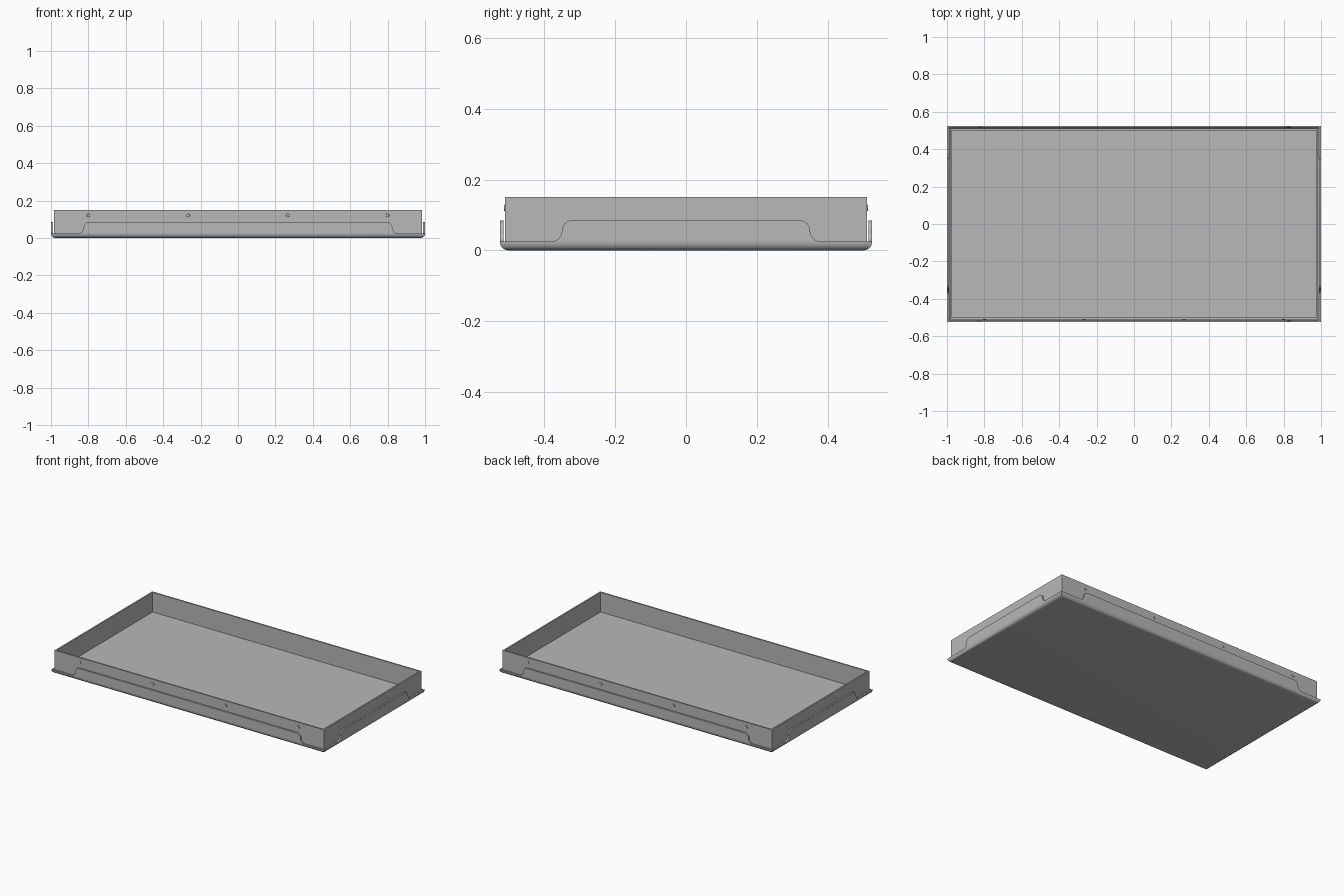
import bpy, bmesh, math
from mathutils import Matrix

cube = bpy.data.objects.get("Cube")
if cube:
    bpy.data.objects.remove(cube, do_unlink=True)

HALF_X, HALF_Y = 1.0, 0.525     # outer size of the pan
BEND, SHEET = 0.025, 0.01       # bend radius and sheet thickness
GAP = 0.015                     # step from tab face to wall face
WALL_TOP, TAB_TOP = 0.15, 0.085

steel = bpy.data.materials.new("grey steel")
steel.use_nodes = True
grey = (0.48, 0.48, 0.48, 1)
steel.diffuse_color = grey
steel.node_tree.nodes["Principled BSDF"].inputs["Base Color"].default_value = grey


def finish(name, bm, smooth=True):
    bmesh.ops.recalc_face_normals(bm, faces=bm.faces)
    mesh = bpy.data.meshes.new(name)
    bm.to_mesh(mesh)
    bm.free()
    mesh.materials.append(steel)
    obj = bpy.data.objects.new(name, mesh)
    bpy.context.collection.objects.link(obj)
    if smooth:
        bpy.ops.object.select_all(action='DESELECT')
        obj.select_set(True)
        bpy.context.view_layer.objects.active = obj
        bpy.ops.object.shade_smooth_by_angle(angle=math.radians(35))
    return obj


def rectangular_loft(name, profile):
    """Sweep (inset, height) points round a mitred rectangle and cap both ends."""
    bm = bmesh.new()
    rings = []
    for inset, z in profile:
        x, y = HALF_X - inset, HALF_Y - inset
        rings.append([bm.verts.new((sx * x, sy * y, z))
                      for sx, sy in ((-1, -1), (1, -1), (1, 1), (-1, 1))])
    for a, b in zip(rings, rings[1:]):
        for i in range(4):
            j = (i + 1) % 4
            bm.faces.new((a[i], a[j], b[j], b[i]))
    bm.faces.new(rings[0])
    bm.faces.new(rings[-1])
    return finish(name, bm)


def arc(cx, cz, r, start, end, steps=6):
    angles = [math.radians(start + (end - start) * i / steps) for i in range(steps + 1)]
    return [(cx + r * math.cos(a), cz + r * math.sin(a)) for a in angles]


# Base pan with a rounded, turned-up rim
rectangular_loft("base_pan", arc(BEND, BEND, BEND, 270, 180)
                 + arc(BEND, BEND, BEND - SHEET, 180, 270))

# Inner tray with thin upright walls
rectangular_loft("inner_tray", [(GAP, SHEET), (GAP, WALL_TOP),
                                (GAP + SHEET, WALL_TOP), (GAP + SHEET, 2 * SHEET)])


# Tabs rising from the rim, with S-curved ends
def tab(name, half_length, distance, turn):
    r = (TAB_TOP - BEND) / 2
    right = arc(half_length + r, BEND + r, r, 270, 180) + arc(half_length - r, BEND + r, r, 0, 90)
    outline = right + [(-x, z) for x, z in reversed(right)]
    bm = bmesh.new()
    face = bm.faces.new([bm.verts.new((x, -distance, z)) for x, z in outline])
    grown = bmesh.ops.extrude_face_region(bm, geom=[face])
    moved = [v for v in grown["geom"] if isinstance(v, bmesh.types.BMVert)]
    bmesh.ops.translate(bm, verts=moved, vec=(0, SHEET, 0))
    bm.transform(Matrix.Rotation(turn, 4, 'Z'))
    finish(name, bm)


tab("front_tab", 0.825, HALF_Y, 0)
tab("back_tab", 0.825, HALF_Y, math.pi)
tab("left_tab", 0.35, HALF_X, math.pi / 2)
tab("right_tab", 0.35, HALF_X, -math.pi / 2)

# Flush rivets along the long walls
for side, sy in (("front", -1), ("back", 1)):
    for i in range(4):
        bm = bmesh.new()
        bmesh.ops.create_cone(bm, cap_ends=True, segments=20, radius1=0.011,
                              radius2=0.008, depth=0.006)
        bm.transform(Matrix.Translation((-0.8 + i * 1.6 / 3, sy * (HALF_Y - GAP), 0.12))
                     @ Matrix.Rotation(-sy * math.pi / 2, 4, 'X'))
        finish(f"{side}_rivet_{i + 1}", bm)
